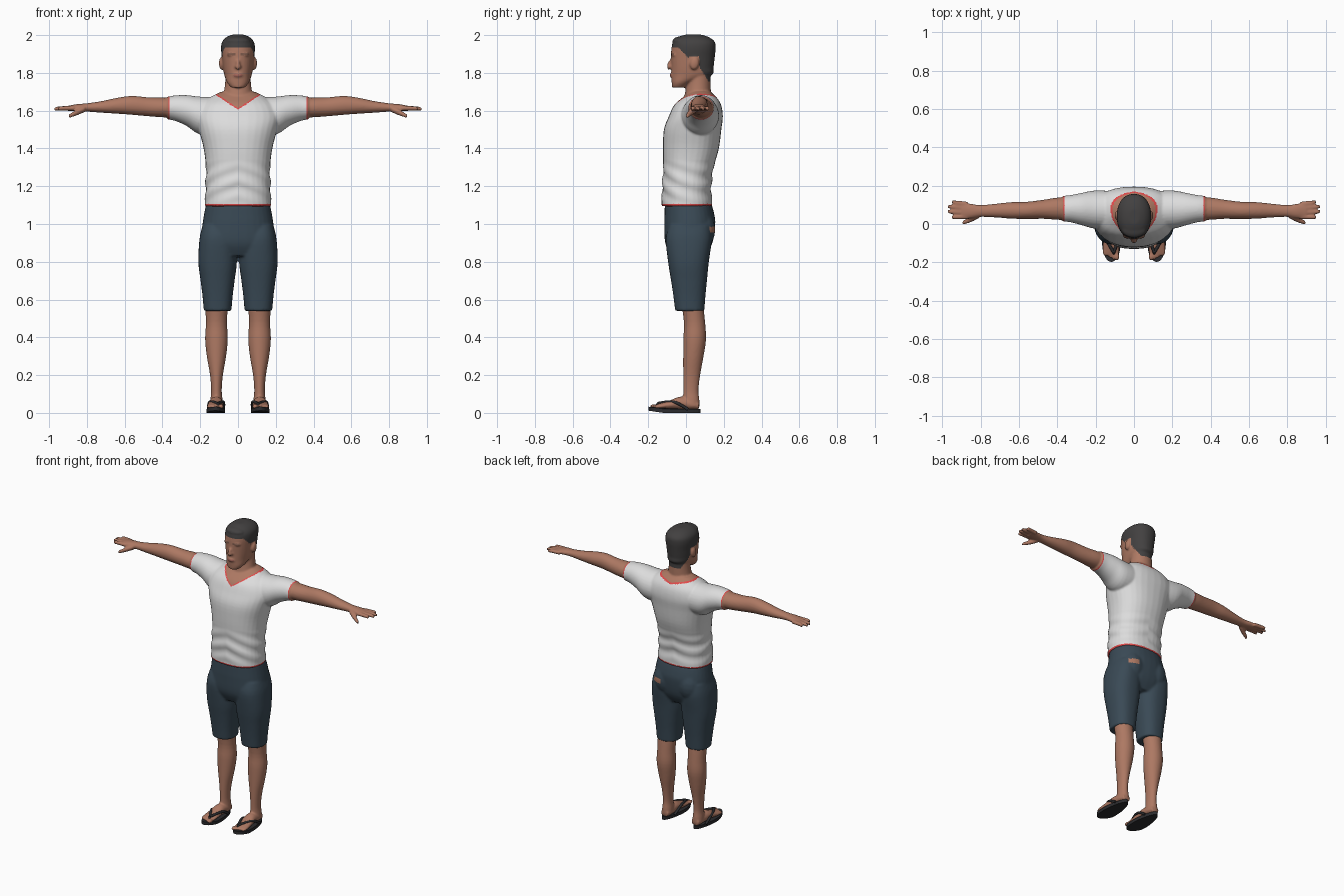
import bpy, bmesh, math
from mathutils import Vector, Matrix

cube = bpy.data.objects.get("Cube")
if cube:
    bpy.data.objects.remove(cube)


def material(name, r, g, b):
    m = bpy.data.materials.new(name)
    m.use_nodes = True
    m.diffuse_color = (r, g, b, 1)
    bsdf = m.node_tree.nodes["Principled BSDF"]
    bsdf.inputs["Base Color"].default_value = (r, g, b, 1)
    bsdf.inputs["Roughness"].default_value = 0.8
    return m


SKIN = material("skin", 0.42, 0.19, 0.125)
SHIRT = material("shirt_white", 0.72, 0.72, 0.72)
TRIM = material("red_trim", 0.75, 0.07, 0.07)
SHORTS = material("shorts_navy", 0.042, 0.068, 0.092)
HAIR = material("hair_charcoal", 0.055, 0.052, 0.052)
BROW = material("brow_brown", 0.2, 0.1, 0.07)
LIP = material("lips", 0.36, 0.13, 0.1)
RUBBER = material("sandal_rubber", 0.025, 0.025, 0.028)


def smooth_sections(secs, steps=4):
    """Catmull-Rom interpolation through the given sections."""
    pts = [Vector(s) for s in secs]
    pts = [pts[0]] + pts + [pts[-1]]
    out = []
    for a, b, c, d in zip(pts, pts[1:], pts[2:], pts[3:]):
        for i in range(steps):
            t = i / steps
            out.append(0.5 * (2 * b + (c - a) * t + (2 * a - 5 * b + 4 * c - d) * t ** 2
                              + (3 * b - a - 3 * c + d) * t ** 3))
    return out + [pts[-1]]


def loft(bm, axis, secs, side=1, power=2.0, n=32):
    """Closed tube; a section is centre x, y, z and two radii across the axis."""
    u, v = {"x": (1, 2), "y": (0, 2), "z": (0, 1)}[axis]
    rings = []
    for s in smooth_sections(secs):
        ring = []
        for k in range(n):
            a = math.tau * k / n
            c, d = math.cos(a), math.sin(a)
            p = Vector(s[:3])
            p[u] += s[3] * math.copysign(abs(c) ** (2 / power), c)
            p[v] += s[4] * math.copysign(abs(d) ** (2 / power), d)
            p.x *= side
            ring.append(bm.verts.new(p))
        rings.append(ring)
    for r, q in zip(rings, rings[1:]):
        for k in range(n):
            j = (k + 1) % n
            bm.faces.new((r[k], r[j], q[j], q[k]))
    bm.faces.new(rings[0])
    bm.faces.new(rings[-1])


def upright(bm, secs, cx=0, side=1, power=2.0):
    """Loft up z from (z, centre y, x radius, y radius) rows."""
    loft(bm, "z", [(cx, cy, z, rx, ry) for z, cy, rx, ry in secs], side, power)


def blob(bm, centre, radii, tilt=0):
    m = Matrix.Translation(centre) @ Matrix.Rotation(tilt, 4, "X") @ Matrix.Diagonal((*radii, 1))
    bmesh.ops.create_uvsphere(bm, u_segments=16, v_segments=10, radius=1, matrix=m)


def finish(name, bm, mats, voxel=None, passes=4):
    bmesh.ops.recalc_face_normals(bm, faces=bm.faces)
    me = bpy.data.meshes.new(name)
    bm.to_mesh(me)
    bm.free()
    ob = bpy.data.objects.new(name, me)
    bpy.context.collection.objects.link(ob)
    if voxel:
        rm = ob.modifiers.new("merge", "REMESH")
        rm.mode, rm.voxel_size = "VOXEL", voxel
        sm = ob.modifiers.new("soften", "SMOOTH")
        sm.factor, sm.iterations = 0.5, passes
        dg = bpy.context.evaluated_depsgraph_get()
        merged = bpy.data.meshes.new_from_object(ob.evaluated_get(dg))
        ob.modifiers.clear()
        ob.data = merged
    ob.data.materials.clear()
    for m in mats:
        ob.data.materials.append(m)
    for p in ob.data.polygons:
        p.use_smooth = True
        p.material_index = 0
    return ob


def paint(ob, rule):
    for p in ob.data.polygons:
        p.material_index = list(ob.data.materials).index(rule(p.center))


# Upper body: torso, neck, head, arms and hands merged into one skin
bm = bmesh.new()
upright(bm, [(1.094, .005, .176, .135), (1.2, .004, .172, .13), (1.3, .013, .17, .134),
             (1.4, .026, .182, .148), (1.5, .035, .208, .152), (1.57, .052, .225, .143),
             (1.63, .062, .2, .124), (1.67, .072, .15, .09), (1.7, .075, .09, .055)], power=2.3)
upright(bm, [(1.58, .055, .1, .08), (1.68, .062, .078, .07), (1.75, .068, .068, .063),
             (1.82, .07, .065, .06)])
upright(bm, [(1.722, -.04, .036, .033), (1.75, -.02, .058, .056), (1.79, .03, .073, .108),
             (1.83, .034, .08, .112), (1.88, .036, .085, .116), (1.93, .04, .09, .117),
             (1.965, .042, .084, .11), (1.99, .04, .06, .08), (2.003, .038, .028, .04)], power=2.2)
# Face features
blob(bm, (0, -.085, 1.845), (.011, .014, .03), -.3)
blob(bm, (0, -.086, 1.833), (.018, .014, .011))
blob(bm, (0, -.072, 1.787), (.027, .015, .012))
blob(bm, (0, -.058, 1.737), (.028, .018, .016))
blob(bm, (0, -.028, 1.967), (.065, .045, .026))
for s in (1, -1):
    blob(bm, (s * .034, -.062, 1.897), (.026, .017, .008))
    blob(bm, (s * .088, .045, 1.85), (.013, .024, .034), -.2)
    # Shoulder and sleeve
    loft(bm, "x", [(.08, .07, 1.57, .1, .1), (.2, .075, 1.574, .1, .1), (.27, .078, 1.6, .085, .082),
                   (.33, .08, 1.613, .071, .068), (.372, .08, 1.614, .067, .06)], s)
    # Arm down to the palm
    loft(bm, "x", [(.33, .08, 1.615, .06, .053), (.4, .08, 1.617, .058, .052), (.47, .077, 1.62, .05, .05),
                   (.56, .071, 1.628, .045, .05), (.64, .071, 1.626, .043, .042),
                   (.72, .07, 1.62, .036, .031), (.8, .068, 1.617, .031, .022),
                   (.85, .068, 1.616, .038, .019), (.9, .07, 1.612, .044, .014)], s)
    # Fingers and thumb
    for root, tip, tip_x in ((.105, .117, .95), (.083, .092, .972), (.06, .064, .972), (.037, .035, .952)):
        loft(bm, "x", [(.87, root, 1.613, .013, .012), (.93, (root + tip) / 2, 1.613, .0115, .0115),
                       (tip_x, tip, 1.61, .009, .009)], s)
    loft(bm, "x", [(.81, .05, 1.61, .02, .017), (.85, .026, 1.592, .016, .016),
                   (.895, .006, 1.57, .01, .01)], s)
body = finish("upper_body", bm, [SKIN, SHIRT, TRIM, HAIR, BROW, LIP], .006)


def hairline(y):
    if y < .03:
        return 1.935 - max(0, y + .04) * 1.1
    return max(1.755, 1.87 - max(0, y - .05) * 1.7)


def body_colour(c):
    x, y, z = abs(c.x), c.y, c.z
    collar = 1.612 + .68 * x if y < .06 else 1.667 + .2 * x
    if z > 1.72:
        ear = x > .083 and z < 1.888 and .015 < y < .08
        if z > hairline(y) and not ear:
            return HAIR
        if y < -.05 and .013 < x < .055 and 1.895 < z < 1.906:
            return BROW
        return LIP if y < -.076 and x < .026 and 1.779 < z < 1.795 else SKIN
    if x > .37 or (x < .13 and z > collar):
        return SKIN
    if x > .362 or z < 1.105 or (x < .13 and z > collar - .008):
        return TRIM
    return SHIRT


# Soft folds around the waist of the shirt
for v in body.data.vertices:
    if v.co.z < 1.34 and abs(v.co.x) < .3:
        fade = math.sin(math.pi * (v.co.z - 1.09) / .25)
        v.co += v.normal * (.004 * fade * math.sin(70 * v.co.z + 22 * abs(v.co.x) + 25 * v.co.y))
paint(body, body_colour)

# Shorts with two legs
bm = bmesh.new()
upright(bm, [(.83, .012, .17, .09), (.9, .015, .199, .125), (1, .02, .188, .135), (1.05, .018, .18, .132),
             (1.104, .012, .17, .124)], power=2.3)
for s in (1, -1):
    upright(bm, [(.54, .02, .073, .077), (.62, .018, .08, .085), (.7, .016, .09, .095),
                 (.8, .013, .102, .108), (.92, .015, .096, .122), (.99, .02, .08, .11)], .108, s, 2.4)
    blob(bm, (s * .085, .085, .97), (.08, .07, .1))
shorts = finish("shorts", bm, [SHORTS, SKIN], .008, 3)
paint(shorts, lambda c: SKIN if .085 < c.x < .15 and c.y > .09 and .955 < c.z < .985 else SHORTS)

# Lower legs, feet and toes
bm = bmesh.new()
for s in (1, -1):
    upright(bm, [(.035, .03, .034, .042), (.07, .028, .032, .043), (.12, .026, .028, .04),
                 (.2, .03, .034, .045), (.3, .039, .051, .054), (.39, .046, .06, .06),
                 (.48, .045, .056, .056), (.6, .03, .062, .058)], .114, s)
    loft(bm, "y", [(.114, .068, .04, .026, .022), (.114, .03, .045, .034, .028),
                   (.116, -.03, .052, .036, .034), (.119, -.09, .042, .042, .022),
                   (.121, -.145, .034, .044, .014), (.12, -.165, .032, .038, .009)], s)
    for i in range(5):
        size = .0125 if i == 0 else .0095 - .0006 * i
        blob(bm, (s * (.089 + .0165 * i), -.17 + .004 * i * i / 1.4, .034), (size, .021, size))
finish("legs", bm, [SKIN], .006, 3)

# Flip-flop soles and straps
for s, side in ((1, "left"), (-1, "right")):
    bm = bmesh.new()
    ring = []
    for k in range(40):
        a = math.tau * k / 40
        fore = (1 - math.sin(a)) / 2
        ring.append(bm.verts.new((s * (.118 + math.cos(a) * (.038 + .02 * fore)),
                                  -.06 + .138 * math.sin(a), .002)))
    base = bm.faces.new(ring)
    top = bmesh.ops.extrude_face_region(bm, geom=[base])["geom"]
    bmesh.ops.translate(bm, vec=(0, 0, .021), verts=[g for g in top if isinstance(g, bmesh.types.BMVert)])
    for v in bm.verts:
        v.co.z += .012 * max(0, -v.co.y - .12) / .08 - .002
    sole = finish(side + "_sandal_sole", bm, [RUBBER])
    for p in sole.data.polygons:
        p.use_smooth = False

    cu = bpy.data.curves.new(side + "_sandal_strap", "CURVE")
    cu.dimensions = "3D"
    cu.bevel_depth = .008
    cu.use_fill_caps = True
    cu.materials.append(RUBBER)
    toe = (.106, -.148, .05)
    for path in ([toe, (.082, -.09, .063), (.073, -.03, .05), (.078, .01, .018)],
                 [toe, (.142, -.09, .063), (.158, -.035, .05), (.155, .01, .018)],
                 [toe, (.105, -.155, .035), (.105, -.157, .015)]):
        sp = cu.splines.new("NURBS")
        sp.points.add(len(path) - 1)
        sp.use_endpoint_u = True
        sp.order_u = 3
        for pt, (x, y, z) in zip(sp.points, path):
            pt.co = (s * x, y, z, 1)
    strap = bpy.data.objects.new(side + "_sandal_strap", cu)
    bpy.context.collection.objects.link(strap)
